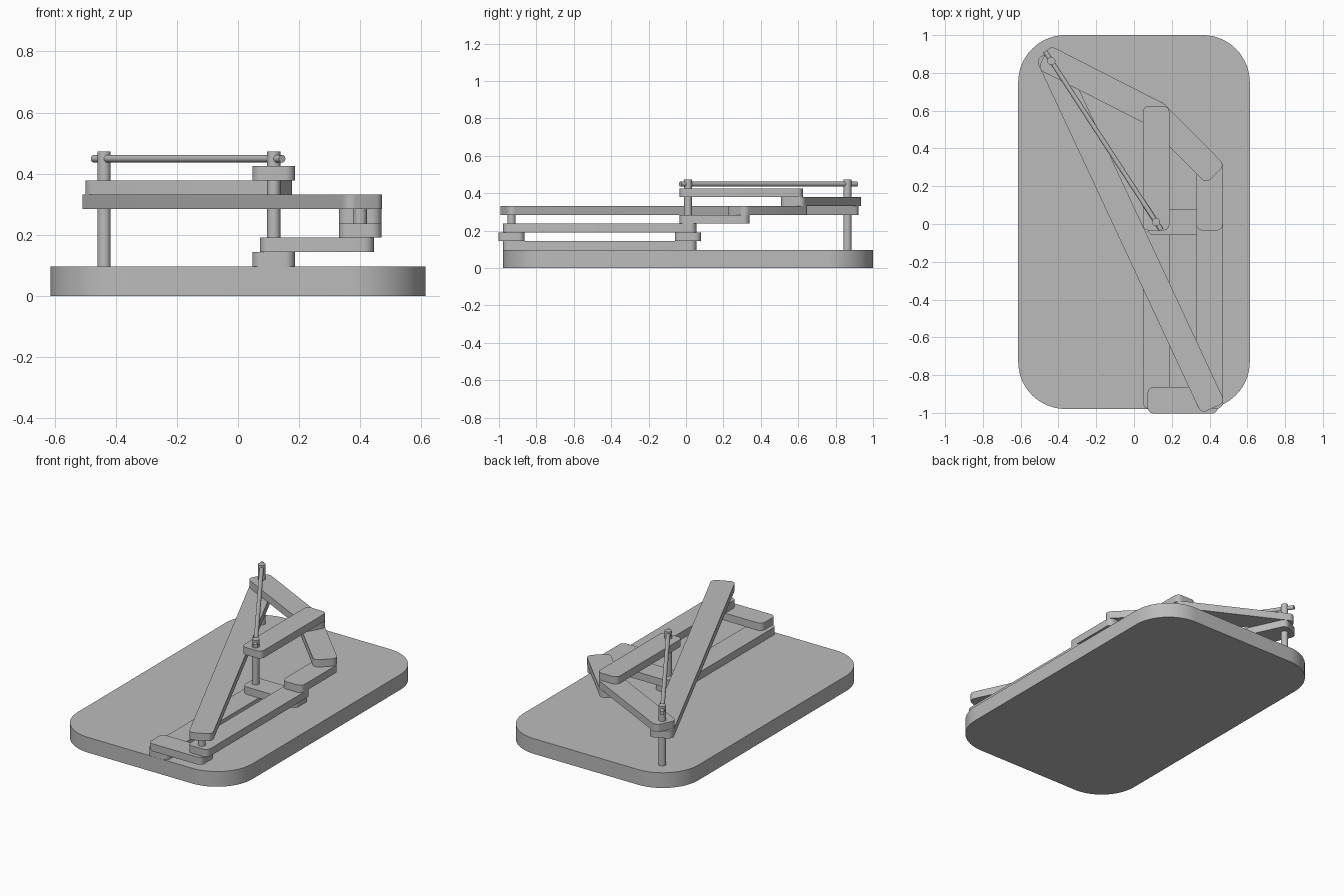
import bpy, bmesh, math
from mathutils import Vector

if "Cube" in bpy.data.objects:
    bpy.data.objects.remove(bpy.data.objects["Cube"])

# One plain grey for the whole mechanism
grey = bpy.data.materials.new("plain grey")
grey.diffuse_color = (0.5, 0.5, 0.5, 1)
grey.use_nodes = True
grey.node_tree.nodes["Principled BSDF"].inputs["Base Color"].default_value = grey.diffuse_color

BASE_TOP = 0.0966   # top of base plate
STEP = 0.047        # thickness of one link layer
HALF_W = 0.07       # half link width
END = 0.045         # link overhang past its pivot
PIN_R = 0.0215


def level(n):
    return BASE_TOP + n * STEP


def finish(name, bm):
    bmesh.ops.recalc_face_normals(bm, faces=bm.faces[:])
    me = bpy.data.meshes.new(name)
    bm.to_mesh(me)
    bm.free()
    me.materials.append(grey)
    ob = bpy.data.objects.new(name, me)
    bpy.context.collection.objects.link(ob)
    bpy.context.view_layer.objects.active = ob
    for o in bpy.context.selected_objects:
        o.select_set(False)
    ob.select_set(True)
    bpy.ops.object.shade_smooth_by_angle(angle=math.radians(30))
    return ob


def plate(name, hx, hy, r, z0, z1, seg, centre=(0, 0), angle=0):
    """Rounded rectangle slab, turned about z."""
    bm = bmesh.new()
    ca, sa = math.cos(angle), math.sin(angle)
    pts = []
    for k, (sx, sy) in enumerate(((1, 1), (-1, 1), (-1, -1), (1, -1))):
        for i in range(seg + 1):
            a = math.pi / 2 * (k + i / seg)
            x = sx * (hx - r) + r * math.cos(a)
            y = sy * (hy - r) + r * math.sin(a)
            pts.append((centre[0] + x * ca - y * sa, centre[1] + x * sa + y * ca))
    face = bm.faces.new([bm.verts.new((x, y, z0)) for x, y in pts])
    ext = bmesh.ops.extrude_face_region(bm, geom=[face], use_keep_orig=True)
    top = [v for v in ext["geom"] if isinstance(v, bmesh.types.BMVert)]
    bmesh.ops.translate(bm, verts=top, vec=(0, 0, z1 - z0))
    return finish(name, bm)


def link(name, a, b, n):
    """Bar on layer n joining pivots a and b."""
    a, b = Vector(a), Vector(b)
    d = b - a
    return plate(name, d.length / 2 + END, HALF_W, 0.033, level(n), level(n + 1),
                 8, (a + b) / 2, math.atan2(d.y, d.x))


def cylinder(name, a, b, r):
    a, b = Vector(a), Vector(b)
    d = b - a
    bm = bmesh.new()
    bmesh.ops.create_cone(bm, cap_ends=True, segments=32, radius1=r, radius2=r, depth=d.length)
    m = d.to_track_quat('Z', 'Y').to_matrix().to_4x4()
    m.translation = (a + b) / 2
    bm.transform(m)
    return finish(name, bm)


# Pivot points
hub = (0.117, 0.0107)
near = (0.117, -0.933)
near_right = (0.40, -0.933)
hub_right = (0.40, 0.0107)
elbow = (0.40, 0.295)
knee = (0.117, 0.58)
post = (-0.438, 0.863)

# Base plate
base = plate("base_plate", 0.613, 0.9895, 0.25, 0, BASE_TOP, 24, (0, 0.0105))

# Stacked links, bottom to top
link("ground_link", near, hub, 0)
link("front_short_link", near, near_right, 1)
link("hub_short_link", hub, hub_right, 1)
link("coupler_link", near_right, hub_right, 2)
link("elbow_link", hub_right, elbow, 3)
link("long_diagonal_link", near_right, post, 4)
link("slanted_link", elbow, knee, 4)
link("rear_link", knee, post, 5)
link("top_link", hub, knee, 6)

# Upright pins
cylinder("rear_post", (*post, BASE_TOP), (*post, level(8)), PIN_R)
cylinder("hub_post", (*hub, BASE_TOP), (*hub, level(8)), PIN_R)
cylinder("front_pin", (*near_right, level(3)), (*near_right, level(4)), PIN_R)

# Thin cross rod through both post heads
p, h = Vector((*post, 0.449)), Vector((*hub, 0.449))
u = (h - p).normalized()
cylinder("cross_rod", p - u * 0.06, h + u * 0.05, 0.0125)
